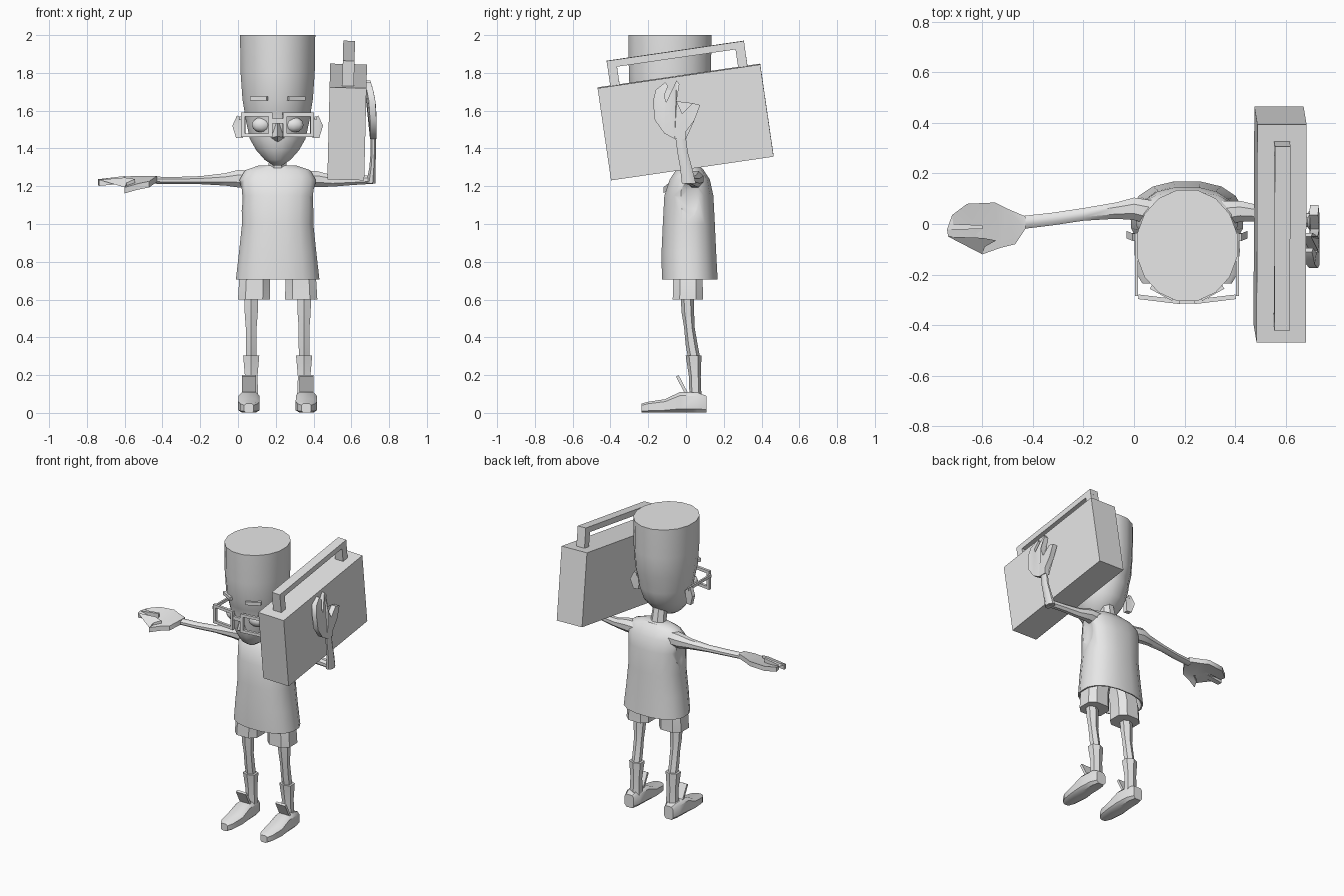
import bpy, bmesh, math
from mathutils import Matrix, Vector

cube = bpy.data.objects.get("Cube")
if cube:
    bpy.data.objects.remove(cube, do_unlink=True)

grey = bpy.data.materials.new("plain_grey")
grey.use_nodes = True
grey.diffuse_color = (0.8, 0.8, 0.8, 1)
grey.node_tree.nodes["Principled BSDF"].inputs["Base Color"].default_value = (0.8, 0.8, 0.8, 1)

MID = 0.21          # x of the figure's own centre line
SIDES = (("right", -1), ("left", 1))


def finish(name, bm, smooth=None):
    bmesh.ops.recalc_face_normals(bm, faces=bm.faces[:])
    mesh = bpy.data.meshes.new(name)
    bm.to_mesh(mesh)
    bm.free()
    mesh.materials.append(grey)
    ob = bpy.data.objects.new(name, mesh)
    bpy.context.collection.objects.link(ob)
    if smooth:
        bpy.ops.object.select_all(action='DESELECT')
        ob.select_set(True)
        bpy.context.view_layer.objects.active = ob
        bpy.ops.object.shade_smooth_by_angle(angle=math.radians(smooth))
    return ob


def loft(name, stations, axis='Z', sides=8, power=1.0, smooth=40):
    """Skin rounded rings (x, y, z, radius a, radius b) stacked along an axis."""
    bm = bmesh.new()
    rings = []
    for x, y, z, a, b in stations:
        ring = []
        for i in range(sides):
            t = 2 * math.pi * (i + 0.5) / sides
            u = a * math.copysign(abs(math.cos(t)) ** power, math.cos(t))
            v = b * math.copysign(abs(math.sin(t)) ** power, math.sin(t))
            off = {'Z': (u, v, 0), 'X': (0, u, v), 'Y': (u, 0, v)}[axis]
            ring.append(bm.verts.new(Vector((x, y, z)) + Vector(off)))
        rings.append(ring)
    for r, q in zip(rings, rings[1:]):
        for i in range(sides):
            j = (i + 1) % sides
            bm.faces.new((r[i], r[j], q[j], q[i]))
    bm.faces.new(rings[0])
    bm.faces.new(rings[-1])
    return finish(name, bm, smooth)


def boxes(name, parts, place=Matrix()):
    """Several boxes (centre, size) as one object, moved by a matrix."""
    bm = bmesh.new()
    for centre, size in parts:
        m = place @ Matrix.Translation(centre) @ Matrix.Diagonal((*size, 1))
        bmesh.ops.create_cube(bm, size=1, matrix=m)
    return finish(name, bm)


def slab(name, outline, bend, thick):
    """Bent plate: bend maps a 2D outline point to space, thick is the depth."""
    bm = bmesh.new()
    t = Vector(thick) / 2
    top = [bm.verts.new(bend(u, v) + t) for u, v in outline]
    low = [bm.verts.new(bend(u, v) - t) for u, v in outline]
    caps = [bm.faces.new(top), bm.faces.new(low[::-1])]
    n = len(top)
    for i in range(n):
        j = (i + 1) % n
        bm.faces.new((top[i], low[i], low[j], top[j]))
    bmesh.ops.triangulate(bm, faces=caps)
    return finish(name, bm, 40)


def ball(name, centre, size, segs=10, smooth=60):
    bm = bmesh.new()
    m = Matrix.Translation(centre) @ Matrix.Diagonal((*size, 1))
    bmesh.ops.create_uvsphere(bm, u_segments=segs, v_segments=6, radius=1, matrix=m)
    return finish(name, bm, smooth)


# Shirt with hollow hem and shallow armholes
shirt = loft("shirt", [(MID, .02, .82, .19, .13), (MID, .02, .705, .215, .142),
                       (MID, .02, .705, .225, .15), (MID, .015, .85, .208, .147),
                       (MID, .015, 1.0, .192, .14), (MID, .015, 1.15, .195, .132),
                       (MID, .02, 1.235, .205, .108), (MID, .02, 1.285, .175, .075),
                       (MID, .02, 1.31, .10, .05)], sides=16, power=.85)
for side, s in SIDES:
    cutter = ball("armhole_cutter_" + side, (MID + s * .205, .03, 1.13), (.03, .08, .1))
    cutter.hide_render = True
    cutter.hide_set(True)
    cut = shirt.modifiers.new("armhole_" + side, 'BOOLEAN')
    cut.operation = 'DIFFERENCE'
    cut.object = cutter

# Head with tall flat-topped hair, and neck
loft("head", [(MID, -.085, 2.0, .203, .224), (MID, -.085, 1.8, .2, .222),
              (MID, -.085, 1.66, .19, .215), (MID, -.085, 1.6, .18, .195),
              (MID, -.08, 1.54, .17, .185), (MID, -.095, 1.45, .15, .167),
              (MID, -.11, 1.39, .115, .132), (MID, -.13, 1.34, .07, .085),
              (MID, -.14, 1.31, .025, .03)], sides=16)
loft("neck", [(MID, .01, 1.26, .055, .05), (MID, -.02, 1.42, .045, .045)])

# Nose
bm = bmesh.new()
nose = [bm.verts.new(p) for p in ((MID, -.255, 1.57), (MID - .04, -.25, 1.455),
        (MID + .04, -.25, 1.455), (MID, -.312, 1.465), (MID, -.26, 1.435))]
for a, b in ((1, 3), (3, 2), (2, 1)):
    bm.faces.new((nose[0], nose[a], nose[b]))
for a, b in ((1, 3), (3, 2), (2, 1)):
    bm.faces.new((nose[4], nose[b], nose[a]))
finish("nose", bm)

# Paired face parts and glasses
for side, s in SIDES:
    ball("eyelid_" + side, (MID + s * .085, -.225, 1.525), (.055, .035, .04))
    brow = Matrix.Translation((MID + s * .095, -.265, 1.665)) @ Matrix.Rotation(s * .5, 4, 'Z')
    boxes("eyebrow_" + side, [((0, 0, 0), (.1, .035, .022))], brow)
    ear = Matrix.Translation((MID + s * .195, -.06, 1.515))
    slab("ear_" + side, [(-.01, -.06), (.025, -.06), (.045, .005), (.02, .06), (-.02, .03)],
         lambda u, v, m=ear, k=s: m @ Vector((u * k, abs(u) * .4, v)), (0, .03, 0))
    rim = Matrix.Translation((MID + s * .11, -.298, 1.525)) @ Matrix.Rotation(s * .12, 4, 'Z')
    bars = [((0, 0, k * .055), (.165, .018, .02)) for k in (-1, 1)]
    bars += [((k * .073, 0, 0), (.02, .018, .13)) for k in (-1, 1)]
    boxes("glasses_rim_" + side, bars, rim)
    boxes("glasses_arm_" + side, [((MID + s * .2, -.16, 1.56), (.012, .25, .02))])
boxes("glasses_bridge", [((MID, -.305, 1.545), (.07, .018, .025))])

# Legs, shorts, socks and shoes
for side, s in SIDES:
    x = MID + s * .14
    loft("shorts_leg_" + side, [(MID + s * .125, .01, .6, .09, .085),
         (MID + s * .122, .01, .71, .086, .082), (MID + s * .09, .01, .84, .08, .08)],
         power=.7, smooth=25)
    loft("leg_" + side, [(x, .005, .64, .043, .035), (x, .01, .53, .04, .033),
         (x, .018, .45, .033, .028), (x, .03, .36, .033, .032), (x, .045, .28, .032, .032)], sides=6)
    loft("sock_" + side, [(x, .04, .305, .048, .042), (x, .047, .19, .037, .031),
         (x, .05, .08, .042, .032)], sides=6, power=.8, smooth=25)
    xs = MID + s * .152
    loft("shoe_" + side, [(xs, -.235, .025, .026, .025), (xs, -.2, .03, .048, .03),
         (xs, -.11, .037, .059, .037), (xs, -.03, .057, .057, .057),
         (xs, .06, .055, .052, .055), (xs, .108, .046, .036, .046)],
         axis='Y', power=.5)
    tongue = Matrix.Translation((xs, -.022, .15)) @ Matrix.Rotation(.48, 4, 'X')
    boxes("shoe_tongue_" + side, [((0, 0, 0), (.075, .016, .105))], tongue)

# Outstretched right arm and hand
loft("right_arm", [(.09, .04, 1.235, .055, .05), (0, .06, 1.24, .048, .05),
                   (-.07, .053, 1.236, .035, .035), (-.2, .038, 1.232, .027, .023),
                   (-.32, .02, 1.23, .027, .021), (-.45, .005, 1.232, .028, .02)], axis='X')
slab("right_hand", [(-.43, .03), (-.5, .06), (-.55, .085), (-.66, .08), (-.72, .035),
                    (-.715, .0), (-.6, -.005), (-.6, -.02), (-.74, -.022), (-.735, -.05),
                    (-.6, -.055), (-.545, -.065), (-.59, -.09), (-.6, -.12),
                    (-.53, -.095), (-.47, -.08), (-.43, -.02)],
     lambda u, v: Vector((u, v, 1.238 + .8 * min(0, v + .045) + .12 * min(0, u + .6))),
     (0, 0, .032))

# Left arm bent up to carry the radio
loft("left_upper_arm", [(.33, .04, 1.235, .055, .05), (.42, .05, 1.238, .045, .045),
                        (.5, .042, 1.228, .033, .033), (.6, .03, 1.23, .029, .026),
                        (.715, .01, 1.235, .03, .024)], axis='X')
loft("left_forearm", [(.703, .015, 1.215, .026, .04), (.712, .0, 1.3, .018, .034),
                      (.716, -.018, 1.38, .015, .03), (.716, -.03, 1.47, .015, .03)])
slab("left_hand", [(-.06, 1.45), (-.115, 1.48), (-.165, 1.55), (-.175, 1.65), (-.16, 1.71),
                   (-.11, 1.75), (-.095, 1.73), (-.115, 1.68), (-.105, 1.645), (-.05, 1.76),
                   (-.035, 1.74), (-.05, 1.65), (-.02, 1.585), (.035, 1.64), (.075, 1.63),
                   (.045, 1.55), (.0, 1.49), (.0, 1.45)],
     lambda u, v: Vector((.716 - .9 * max(0, v - 1.57) ** 2, u, v)), (.034, 0, 0))

# Portable radio with its carrying handle
tilt = (Matrix.Translation((.578, -.002, 1.54)) @ Matrix.Rotation(math.radians(1.4), 4, 'Y')
        @ Matrix.Rotation(math.radians(8.3), 4, 'X'))
boxes("radio_body", [((0, 0, 0), (.195, .87, .493))], tilt)
boxes("radio_handle", [((0, 0, .362), (.062, .735, .038)),
                       ((0, -.342, .3), (.062, .05, .12)),
                       ((0, .342, .3), (.062, .05, .12))], tilt)
